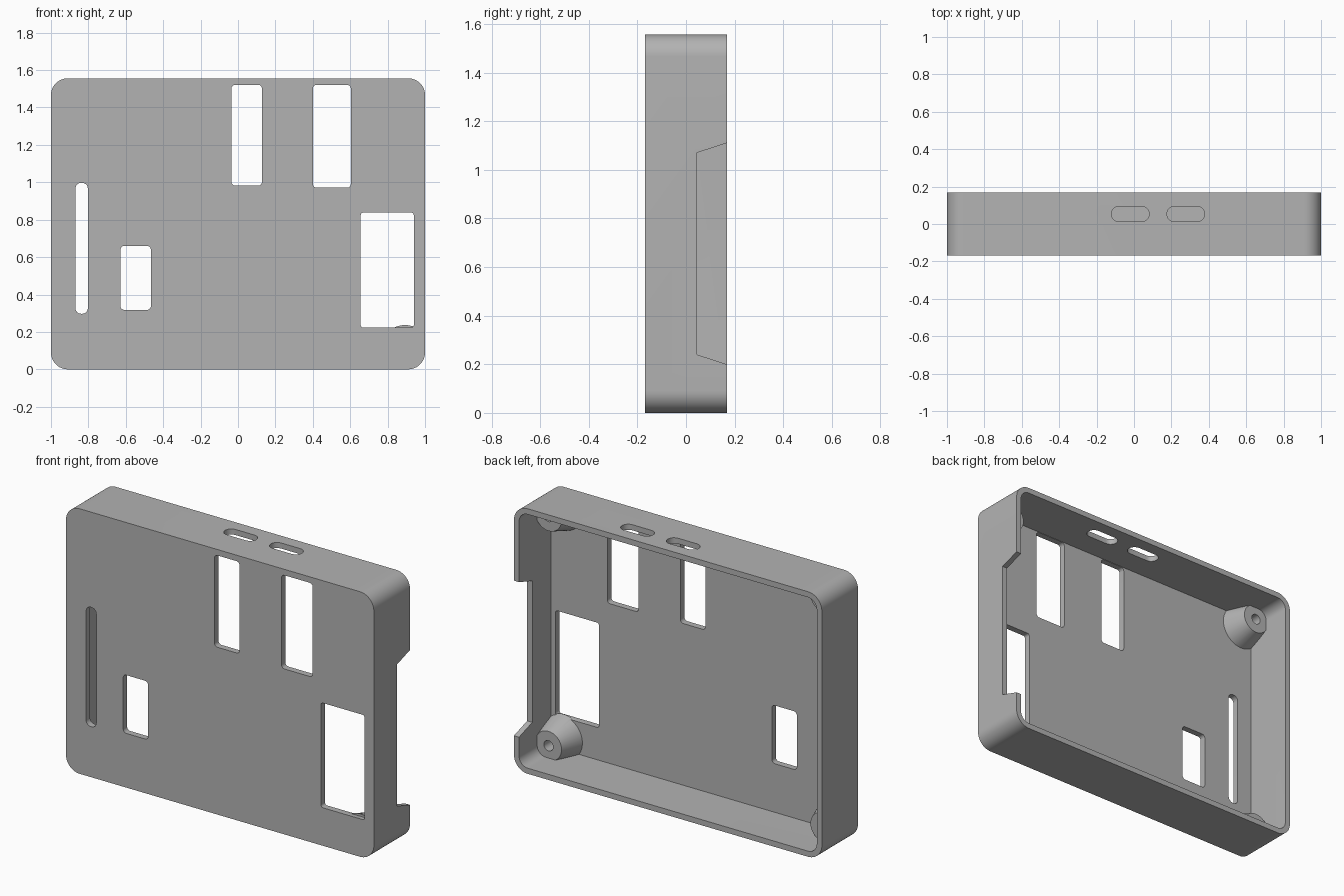
import bpy, bmesh
from math import pi, cos, sin
from mathutils import Matrix

cube = bpy.data.objects.get("Cube")
if cube:
    bpy.data.objects.remove(cube, do_unlink=True)

grey = bpy.data.materials.new("matte_grey")
grey.use_nodes = True
grey.diffuse_color = (0.45, 0.45, 0.45, 1)
grey.node_tree.nodes["Principled BSDF"].inputs["Base Color"].default_value = (0.45, 0.45, 0.45, 1)

HALF_X, HALF_Y, HEIGHT = 1.0, 0.168, 1.556
WALL, PLATE, RADIUS = 0.033, 0.037, 0.09
INNER_Y = -HALF_Y + PLATE


def make_object(name, bm):
    bmesh.ops.recalc_face_normals(bm, faces=bm.faces)
    mesh = bpy.data.meshes.new(name)
    bm.to_mesh(mesh)
    bm.free()
    mesh.materials.append(grey)
    obj = bpy.data.objects.new(name, mesh)
    bpy.context.collection.objects.link(obj)
    return obj


def rounded(u0, u1, v0, v1, r, steps=8):
    """Outline of a rounded rectangle."""
    corners = [(u1 - r, v1 - r), (u0 + r, v1 - r), (u0 + r, v0 + r), (u1 - r, v0 + r)]
    return [(cu + r * cos((q + i / steps) * pi / 2), cv + r * sin((q + i / steps) * pi / 2))
            for q, (cu, cv) in enumerate(corners) for i in range(steps + 1)]


def prism(name, outline, lo, hi, axis):
    """Extrude an outline along axis x (y,z), y (x,z) or z (x,y)."""
    place = {"x": lambda u, v, w: (w, u, v),
             "y": lambda u, v, w: (u, w, v),
             "z": lambda u, v, w: (u, v, w)}[axis]
    bm = bmesh.new()
    face = bm.faces.new([bm.verts.new(place(u, v, lo)) for u, v in outline])
    ext = bmesh.ops.extrude_face_region(bm, geom=[face])
    verts = [e for e in ext["geom"] if isinstance(e, bmesh.types.BMVert)]
    bmesh.ops.translate(bm, verts=verts, vec=place(0, 0, hi - lo))
    bmesh.ops.remove_doubles(bm, verts=bm.verts, dist=1e-5)
    return make_object(name, bm)


def cone(name, x, z, y0, y1, r0, r1):
    """Round frustum pointing to the back."""
    bm = bmesh.new()
    turn = Matrix.Translation((x, (y0 + y1) / 2, z)) @ Matrix.Rotation(-pi / 2, 4, "X")
    bmesh.ops.create_cone(bm, cap_ends=True, segments=40, radius1=r0, radius2=r1,
                          depth=y1 - y0, matrix=turn)
    return make_object(name, bm)


def boolean(target, tool, operation):
    """Apply a boolean and drop the tool."""
    mod = target.modifiers.new("bool", "BOOLEAN")
    mod.operation, mod.solver, mod.object = operation, "EXACT", tool
    bpy.context.view_layer.objects.active = target
    bpy.ops.object.modifier_apply(modifier=mod.name)
    bpy.data.objects.remove(tool, do_unlink=True)


def inset_box(name, inset, lo, hi):
    return prism(name, rounded(-HALF_X + inset, HALF_X - inset, inset, HEIGHT - inset,
                               RADIUS - inset, 12), lo, hi, "y")


# Tray: rounded plate and rim, open at the back
case = inset_box("case_shell", 0, -HALF_Y, HALF_Y)
boolean(case, inset_box("cavity", WALL, INNER_Y, 1), "DIFFERENCE")

# Windows through the front plate: x range, z range, corner radius
windows = [(-0.869, -0.803, 0.297, 0.997, 0.03), (-0.628, -0.466, 0.318, 0.66, 0.02),
           (-0.035, 0.128, 0.982, 1.521, 0.02), (0.4, 0.603, 0.971, 1.521, 0.02),
           (0.656, 0.94, 0.223, 0.838, 0.015)]
for w in windows:
    boolean(case, prism("window", rounded(*w), -0.3, INNER_Y + 0.02, "y"), "DIFFERENCE")

# Two rounded slots in the top wall
for x in (-0.02, 0.277):
    slot = rounded(x - 0.101, x + 0.101, 0.013, 0.094, 0.04)
    boolean(case, prism("slot", slot, HEIGHT - 0.06, HEIGHT + 0.1, "z"), "DIFFERENCE")

# Flared notch in the left wall
notch = [(0.045, 0.24), (0.045, 1.07), (0.168, 1.11), (0.3, 1.153), (0.3, 0.157), (0.168, 0.2)]
boolean(case, prism("notch", notch, 0.9, 1.1, "x"), "DIFFERENCE")

# Tapered screw posts in the corners, trimmed by the rim
for x in (-0.893, 0.893):
    for z in (0.105, HEIGHT - 0.105):
        post = cone("post", x, z, INNER_Y - 0.01, 0.0, 0.132, 0.085)
        boolean(post, cone("screw_hole", x, z, -0.1, 0.1, 0.03, 0.03), "DIFFERENCE")
        boolean(post, inset_box("trim", WALL / 2, -0.3, 0.3), "INTERSECT")
        boolean(case, post, "UNION")

bpy.ops.object.select_all(action="DESELECT")
case.select_set(True)
bpy.context.view_layer.objects.active = case
bpy.ops.object.shade_smooth_by_angle(angle=pi / 6)
